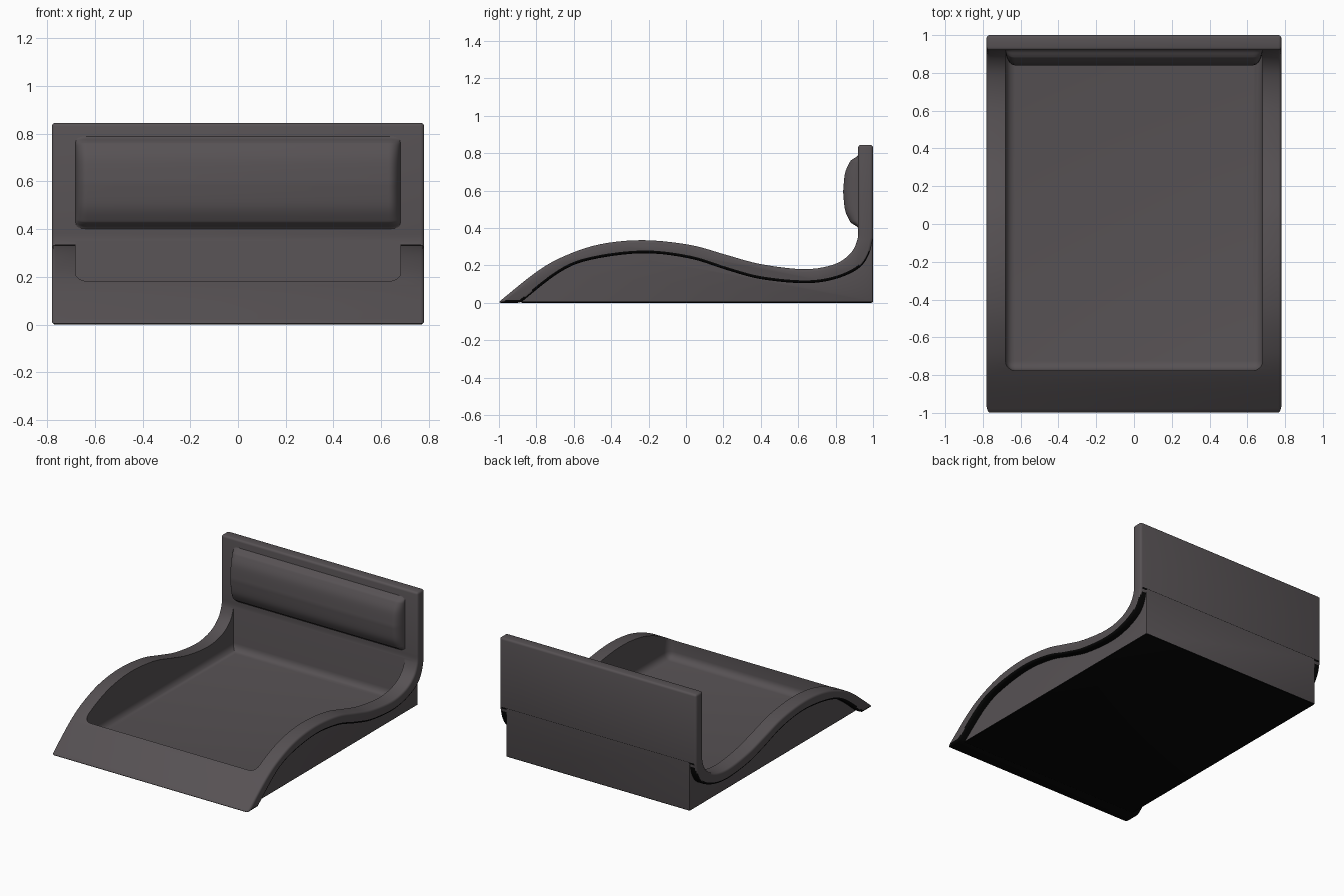
import bpy, bmesh, math

if "Cube" in bpy.data.objects:
    bpy.data.objects.remove(bpy.data.objects["Cube"])


def material(name, colour):
    m = bpy.data.materials.new(name)
    m.diffuse_color = (*colour, 1)
    m.use_nodes = True
    m.node_tree.nodes["Principled BSDF"].inputs["Base Color"].default_value = m.diffuse_color
    return m


grey = material("dark warm grey", (0.094, 0.083, 0.088))
black = material("underside black", (0.002, 0.002, 0.002))


def finish(name, bm):
    bmesh.ops.recalc_face_normals(bm, faces=bm.faces)
    me = bpy.data.meshes.new(name)
    bm.to_mesh(me)
    bm.free()
    ob = bpy.data.objects.new(name, me)
    bpy.context.collection.objects.link(ob)
    me.materials.append(grey)
    return ob


def select(ob):
    bpy.ops.object.select_all(action='DESELECT')
    ob.select_set(True)
    bpy.context.view_layer.objects.active = ob


def bevel(ob, width, segments=3):
    m = ob.modifiers.new("bevel", 'BEVEL')
    m.width, m.segments = width, segments
    m.limit_method, m.angle_limit = 'ANGLE', math.radians(35)
    m.use_clamp_overlap = False
    select(ob)
    bpy.ops.object.modifier_apply(modifier=m.name)


def boolean(ob, other, operation):
    m = ob.modifiers.new("bool", 'BOOLEAN')
    m.object, m.operation, m.solver = other, operation, 'EXACT'
    select(ob)
    bpy.ops.object.modifier_apply(modifier=m.name)
    bpy.data.objects.remove(other)


def smooth_curve(pts, n=5):
    """Catmull-Rom curve through the points."""
    p = [pts[0]] + pts + [pts[-1]]
    out = []
    for i in range(1, len(p) - 2):
        for k in range(n):
            t = k / n
            out.append(tuple(0.5 * (2 * b + (c - a) * t + (2 * a - 5 * b + 4 * c - d) * t * t
                                    + (3 * b - a - 3 * c + d) * t ** 3)
                             for a, b, c, d in zip(*p[i - 1:i + 3])))
    return out + [pts[-1]]


def extrude_x(name, outline, half):
    bm = bmesh.new()
    f = bm.faces.new([bm.verts.new((-half, y, z)) for y, z in outline])
    r = bmesh.ops.extrude_face_region(bm, geom=[f])
    bmesh.ops.translate(bm, vec=(2 * half, 0, 0),
                        verts=[v for v in r["geom"] if isinstance(v, bmesh.types.BMVert)])
    bm.faces.ensure_lookup_table()
    # make sure the starting cap is kept so the solid is closed
    if any(e.is_boundary for e in bm.edges):
        bmesh.ops.holes_fill(bm, edges=[e for e in bm.edges if e.is_boundary])
    return finish(name, bm)


# Wavy band that runs from the front lip up into the back panel
top = smooth_curve([(-1.006, 0), (-0.8, 0.165), (-0.65, 0.25), (-0.46, 0.313), (-0.23, 0.335),
                    (0.02, 0.31), (0.22, 0.255), (0.4, 0.207), (0.63, 0.18), (0.79, 0.205),
                    (0.88, 0.265), (0.917, 0.34), (0.92, 0.4)])
under = smooth_curve([(-0.885, 0), (-0.68, 0.16), (-0.51, 0.23), (-0.23, 0.265), (0.02, 0.237),
                      (0.22, 0.175), (0.4, 0.127), (0.63, 0.105), (0.79, 0.125), (0.917, 0.18),
                      (0.976, 0.255), (1.0, 0.35)])
frame = extrude_x("lounger_frame", top + [(0.92, 0.845), (1.0, 0.845)] + under[::-1], 0.78)
bevel(frame, 0.015)

# Inset base below the band, its top hidden inside the band
base_top = [(y, z + 0.03) for y, z in under if y < 0.93]
base = extrude_x("base", [(-0.885, 0)] + base_top + [(0.96, 0.4), (0.9995, 0.4), (0.9995, 0)], 0.73)
bevel(base, 0.008, 2)
boolean(frame, base, 'UNION')

# Rounded seat well between the two rails, square where it meets the back panel
x, y0, y1, z0, z1 = 0.68, -0.775, 0.919, 0.05, 0.6
well = extrude_x("well_cutter", [(y0, z0), (y1, z0), (y1, z1), (y0, z1)], x)
well.hide_render = True
bm = bmesh.new()
bm.from_mesh(well.data)
rounded = [e for e in bm.edges if min(v.co.z for v in e.verts) < 0.1
           and not all(v.co.y > 0.9 and abs(e.verts[0].co.z - e.verts[1].co.z) > 0.1 for v in e.verts)]
bmesh.ops.bevel(bm, geom=rounded, offset=0.05, segments=5, profile=0.5, affect='EDGES')
bm.to_mesh(well.data)
bm.free()
boolean(frame, well, 'DIFFERENCE')

# Everything on the frame that faces down is black
frame.data.materials.clear()
for m in (grey, black):
    frame.data.materials.append(m)
for p in frame.data.polygons:
    p.material_index = 1 if p.normal.z < -0.2 else 0

# Padded headrest bulging from the back panel, flaring softly at its edges
half = smooth_curve([(1, 0), (0.95, 0.01), (0.88, 0.032), (0.8, 0.046), (0.5, 0.071), (0, 0.081)])
section = half + [(-t, d) for t, d in reversed(half[:-1])]
bm = bmesh.new()
E = 8
ends = [(0.63 + 0.05 * math.sin(a), math.cos(a))
        for a in (math.pi / 2 * k / E for k in range(E + 1))]
rings = []
for sx, f in [(-sx, f) for sx, f in reversed(ends)] + ends:
    rings.append([bm.verts.new((sx, 0.925, 0.595 + s * 0.195)) for s in (-1, 1)]
                 + [bm.verts.new((sx, 0.921 - d * max(f, 0.02), 0.595 + t * (0.18 + 0.015 * f)))
                    for t, d in section])
for a, b in zip(rings, rings[1:]):
    for k in range(len(a)):
        j = (k + 1) % len(a)
        bm.faces.new((a[k], a[j], b[j], b[k]))
for ring in (rings[0], rings[-1]):
    bm.faces.new(ring)
headrest = finish("headrest_cushion", bm)

for ob in (frame, headrest):
    select(ob)
    bpy.ops.object.shade_smooth_by_angle(angle=math.radians(35))
